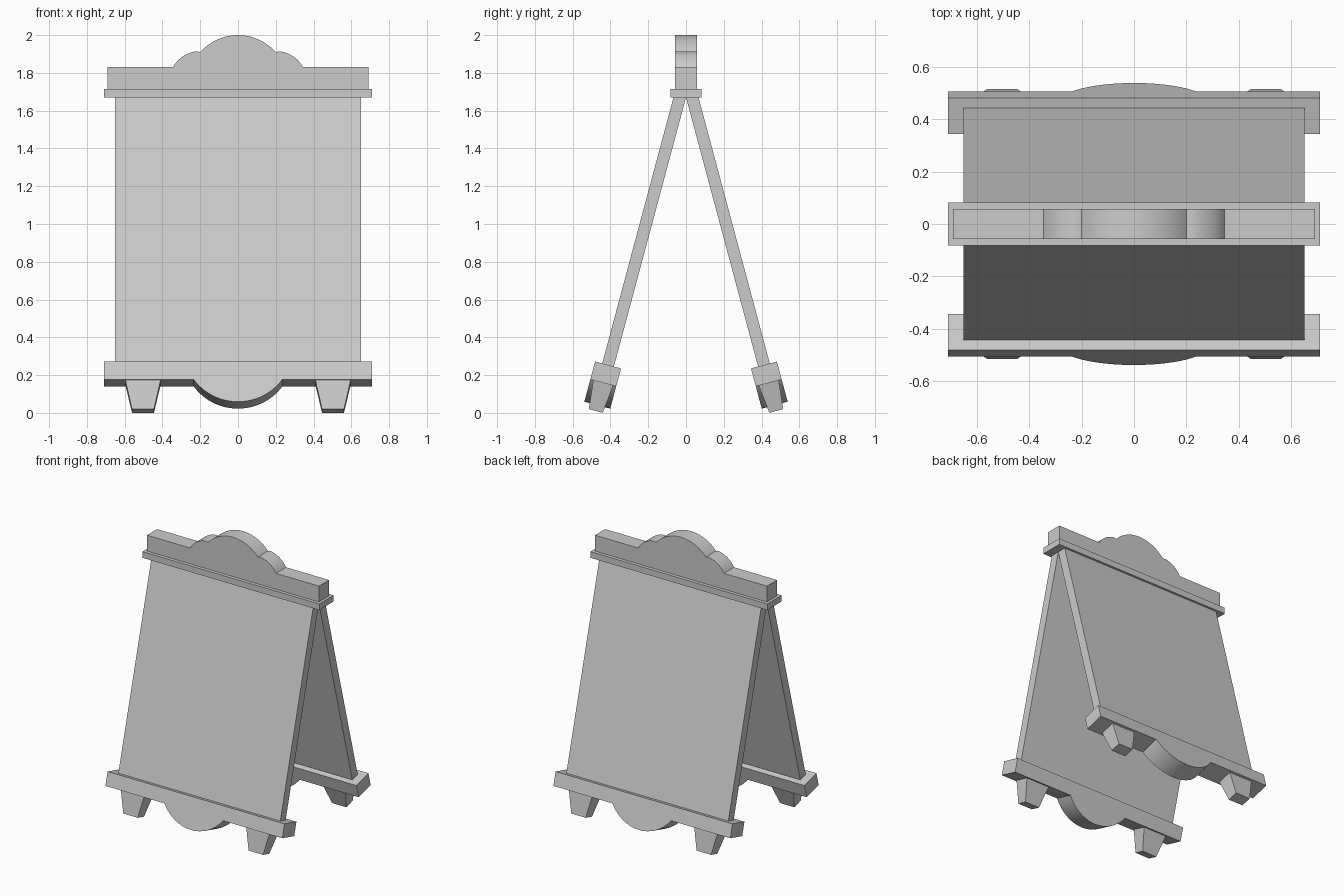
import bpy, bmesh
from math import radians, sin, cos, atan2
from mathutils import Matrix, Vector

cube = bpy.data.objects.get("Cube")
if cube:
    bpy.data.objects.remove(cube, do_unlink=True)

grey = bpy.data.materials.new("plain grey")
grey.use_nodes = True
colour = (0.6, 0.6, 0.6, 1)
grey.diffuse_color = colour
grey.node_tree.nodes["Principled BSDF"].inputs["Base Color"].default_value = colour


def finish(name, bm, matrix):
    bmesh.ops.recalc_face_normals(bm, faces=bm.faces)
    bm.transform(matrix)
    mesh = bpy.data.meshes.new(name)
    bm.to_mesh(mesh)
    bm.free()
    mesh.materials.append(grey)
    mesh.shade_smooth()
    mesh.set_sharp_from_angle(angle=radians(25))
    obj = bpy.data.objects.new(name, mesh)
    bpy.context.collection.objects.link(obj)


def prism(name, profile, y0, y1, matrix=Matrix()):
    """Extrude an (x, z) outline from y0 to y1."""
    bm = bmesh.new()
    face = bm.faces.new([bm.verts.new((x, y0, z)) for x, z in profile])
    new = bmesh.ops.extrude_face_region(bm, geom=[face])["geom"]
    verts = [v for v in new if isinstance(v, bmesh.types.BMVert)]
    bmesh.ops.translate(bm, verts=verts, vec=(0, y1 - y0, 0))
    finish(name, bm, matrix)


def rect(half, z0, z1):
    return [(-half, z0), (half, z0), (half, z1), (-half, z1)]


def arc(cx, cz, start, end, steps):
    """Circular arc between two points around a centre."""
    a = atan2(start[1] - cz, start[0] - cx)
    b = atan2(end[1] - cz, end[0] - cx)
    r = (Vector(start) - Vector((cx, cz))).length
    return [(cx + r * cos(a + (b - a) * i / steps),
             cz + r * sin(a + (b - a) * i / steps)) for i in range(steps + 1)]


def foot(name, x, z0, z1, matrix):
    """Tapered square foot, centred on the rail thickness."""
    bm = bmesh.new()
    bmesh.ops.create_cube(bm, size=2)
    for v in bm.verts:
        top = v.co.z > 0
        v.co = (x + v.co.x * (0.093 if top else 0.058),
                0.032 + v.co.y * (0.055 if top else 0.038),
                z1 if top else z0)
    finish(name, bm, matrix)


# Ridge cap and scalloped header
prism("ridge_cap", rect(0.71, 1.67, 1.715), -0.082, 0.082)
side = arc(0.2, 1.75, (0.345, 1.83), (0.2, 1.915), 8)
crown = arc(0, 1.733, (0.2, 1.91), (-0.2, 1.91), 20)
other = [(-x, z) for x, z in reversed(side)]
header = [(-0.69, 1.715), (0.69, 1.715), (0.69, 1.83)]
header += side[:-1] + crown + other[1:] + [(-0.69, 1.83)]
prism("header", header, -0.058, 0.058)

# Bottom rail outline with a hanging curved apron
RAIL_TOP, RAIL_LOW = -1.475, -1.573
apron = arc(0, -1.408, (-0.235, RAIL_LOW), (0.235, RAIL_LOW), 24)
rail = [(-0.71, RAIL_TOP), (-0.71, RAIL_LOW)] + apron
rail += [(0.71, RAIL_LOW), (0.71, RAIL_TOP)]

# Two leaning boards, each with a rail and feet
for label, turn in (("back", 0), ("front", 180)):
    lean = (Matrix.Translation((0, 0, 1.67))
            @ Matrix.Rotation(radians(turn), 4, "Z")
            @ Matrix.Rotation(radians(15), 4, "X"))
    prism(label + "_board", rect(0.65, RAIL_TOP - 0.02, 0), 0, 0.064, lean)
    prism(label + "_rail", rail, -0.039, 0.103, lean)
    for i, x in enumerate((-0.503, 0.503)):
        foot(f"{label}_foot_{i + 1}", x, -1.727, RAIL_LOW, lean)
